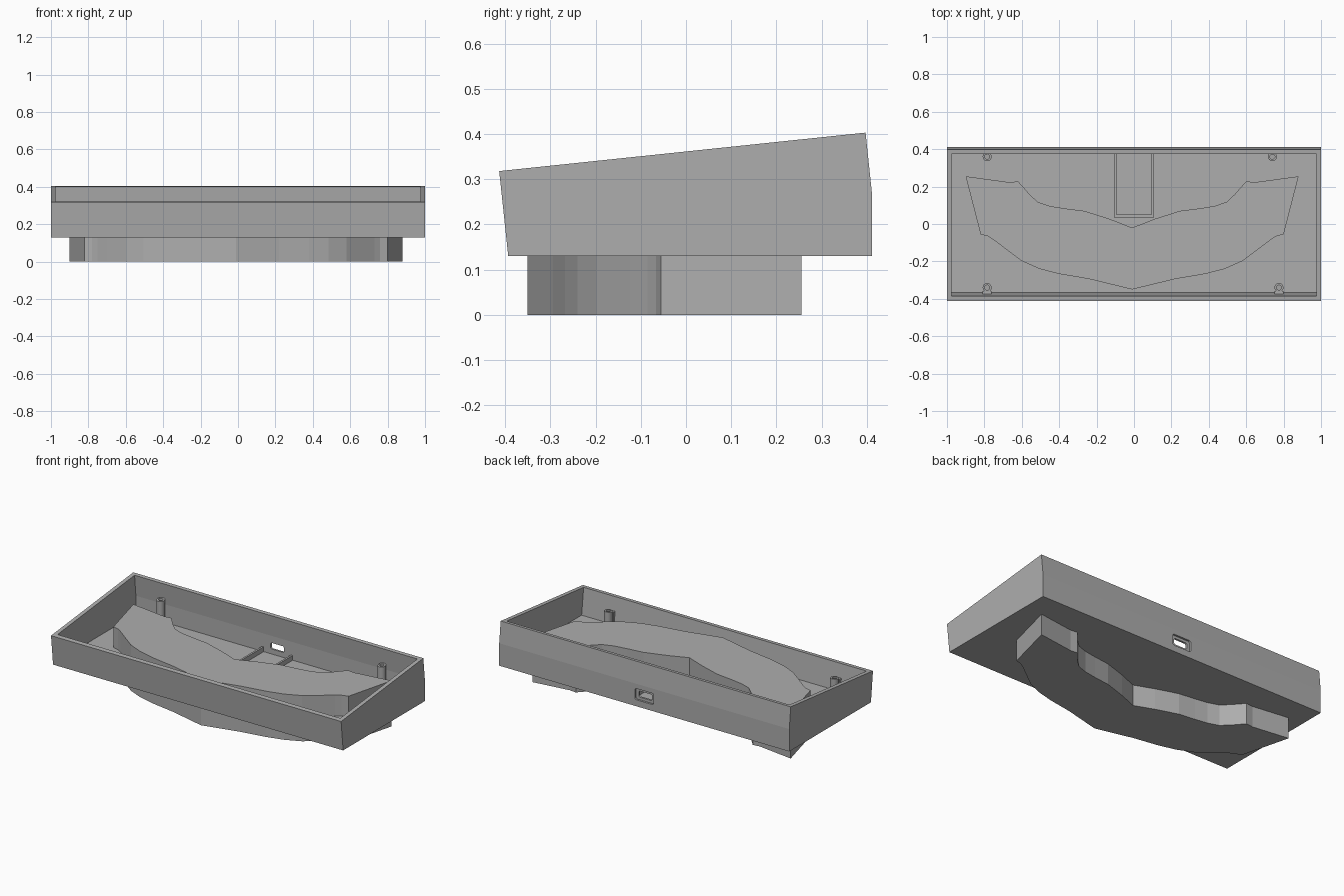
import bpy, bmesh, math
from mathutils import Vector, Matrix

if "Cube" in bpy.data.objects:
    bpy.data.objects.remove(bpy.data.objects["Cube"])

grey = bpy.data.materials.new("plain grey")
grey.diffuse_color = (0.42, 0.42, 0.42, 1)
grey.use_nodes = True
grey.node_tree.nodes["Principled BSDF"].inputs["Base Color"].default_value = grey.diffuse_color


def make(name, bm):
    bmesh.ops.recalc_face_normals(bm, faces=bm.faces)
    me = bpy.data.meshes.new(name)
    bm.to_mesh(me)
    bm.free()
    ob = bpy.data.objects.new(name, me)
    bpy.context.collection.objects.link(ob)
    me.materials.append(grey)
    return ob


def prism(name, pts, offset):
    """Extrude a closed outline of 3D points along offset."""
    bm = bmesh.new()
    face = bm.faces.new([bm.verts.new(p) for p in pts])
    ext = bmesh.ops.extrude_face_region(bm, geom=[face], use_keep_orig=True)
    bmesh.ops.translate(bm, vec=offset,
                        verts=[g for g in ext["geom"] if isinstance(g, bmesh.types.BMVert)])
    return make(name, bm)


def side_prism(name, yz, half):
    return prism(name, [(-half, y, z) for y, z in yz], (2 * half, 0, 0))


def box(name, x0, x1, y0, y1, z0, z1):
    return prism(name, [(x0, y0, z0), (x1, y0, z0), (x1, y1, z0), (x0, y1, z0)], (0, 0, z1 - z0))


def cut(target, cutter):
    cutter.hide_render = True
    mod = target.modifiers.new("cut", 'BOOLEAN')
    mod.operation, mod.solver, mod.object = 'DIFFERENCE', 'EXACT', cutter
    bpy.context.view_layer.objects.active = target
    bpy.ops.object.modifier_apply(modifier=mod.name)
    bpy.data.objects.remove(cutter)


def tube(name, x, y, z0, z1, r, hole, depth):
    """Screw post with a blind hole, leaning with the sloped rim."""
    bm = bmesh.new()
    n, rings = 24, []
    for rad, z in ((r, z0), (r, z1), (hole, z1), (hole, z1 - depth)):
        rings.append([bm.verts.new((x + rad * math.cos(a), y + rad * math.sin(a),
                                    z + (0.105 * rad * math.sin(a) if z > z0 else 0)))
                      for a in (2 * math.pi * i / n for i in range(n))])
    for a, b in zip(rings, rings[1:]):
        for i in range(n):
            bm.faces.new((a[i], a[(i + 1) % n], b[(i + 1) % n], b[i]))
    bm.faces.new(rings[0])
    bm.faces.new(rings[-1])
    ob = make(name, bm)
    bpy.context.view_layer.objects.active = ob
    ob.select_set(True)
    bpy.ops.object.shade_smooth_by_angle(angle=math.radians(35))
    ob.select_set(False)


def slot(name, w, h, z, r, y0, y1):
    """Rounded slot cutter running along y."""
    pts = []
    for k, (sx, sz) in enumerate(((1, 1), (-1, 1), (-1, -1), (1, -1))):
        for i in range(5):
            a = math.pi / 2 * (k + i / 4)
            pts.append((sx * (w / 2 - r) + r * math.cos(a), y0,
                        z + sz * (h / 2 - r) + r * math.sin(a)))
    return prism(name, pts, (0, y1 - y0, 0))


# Open tray with a sloped rim
tray = side_prism("tray", [(-.393, .13), (.411, .13), (.411, .27), (.397, .403), (-.413, .318)], 1)
cut(tray, side_prism("cavity_cutter",
                     [(-.365, .155), (.387, .155), (.387, .268), (.371, .43), (-.398, .43)], .975))

# Cable port in the back wall: shallow recess and through slot
cut(tray, slot("recess_cutter", .13, .07, .205, .012, .399, .45))
cut(tray, slot("port_cutter", .092, .038, .205, .01, .36, .45))

# Winged foot block, passing through the floor
half = [(0, -.35), (.23, -.294), (.39, -.267), (.495, -.24), (.59, -.198), (.69, -.123),
        (.74, -.085), (.77, -.066), (.81, -.055), (.89, .255), (.655, .223), (.61, .228),
        (.58, .195), (.55, .16), (.505, .118), (.44, .096), (.36, .083), (.255, .07),
        (.12, .027), (0, -.02)]
outline = half + [(-x, y) for x, y in reversed(half[1:-1])]
prism("winged_foot", [(x - .01, y, 0) for x, y in outline], (0, 0, .285))

# Screw posts, with pads tying the front ones to the wall
for x, y, top in ((-.785, .36, .305), (.74, .36, .305), (-.785, -.34, .245), (.775, -.34, .245)):
    tube("screw_post", x, y, .15, top, .024, .013, .06)
    if y < 0:
        box("post_pad", x - .024, x + .024, -.378, y - .018, .15, top - .01)

# Circuit board cradle
for s in (-1, 1):
    x = .1 * s
    box("cradle_rail", x - .006, x + .006, .04, .39, .15, .185)
box("cradle_stop", -.106, .106, .036, .052, .15, .19)
